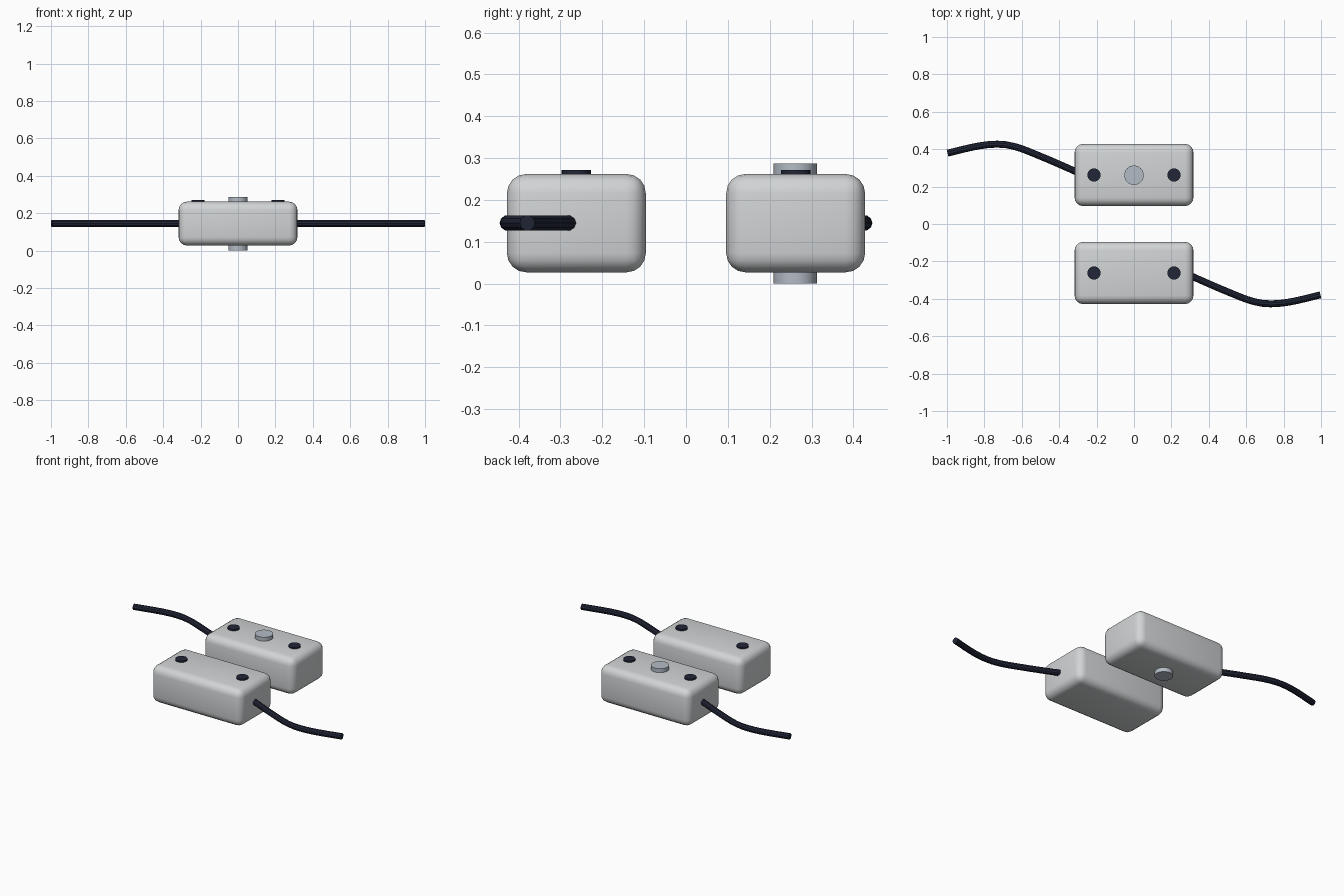
import bpy, math

if "Cube" in bpy.data.objects:
    bpy.data.objects.remove(bpy.data.objects["Cube"])


def material(name, rgb):
    m = bpy.data.materials.new(name)
    m.diffuse_color = (*rgb, 1)
    m.use_nodes = True
    m.node_tree.nodes["Principled BSDF"].inputs["Base Color"].default_value = m.diffuse_color
    return m


dark = material("dark_plastic", (0.016, 0.02, 0.04))
metal = material("magnet_metal", (0.45, 0.5, 0.56))
shell = material("housing_grey", (0.64, 0.66, 0.67))


def finish(ob, name, mat, bevel=0, segments=4):
    ob.name = name
    ob.data.materials.append(mat)
    bpy.context.view_layer.objects.active = ob
    if bevel:
        mod = ob.modifiers.new("rounding", 'BEVEL')
        mod.width, mod.segments = bevel, segments
        bpy.ops.object.modifier_apply(modifier=mod.name)
    bpy.ops.object.shade_smooth_by_angle(angle=math.radians(35))


def disc(name, x, y, z0, z1, r, mat):
    bpy.ops.mesh.primitive_cylinder_add(vertices=32, radius=r, depth=z1 - z0,
                                        location=(x, y, (z0 + z1) / 2))
    finish(bpy.context.object, name, mat)


# Cable path leaving a housing, rotated half a turn for the other one
path = [(0.29, -0.27), (0.34, -0.293), (0.5, -0.362), (0.73, -0.427), (0.997, -0.379)]
tangents = [(0.02, -0.009), (0.03, -0.013), (0.065, -0.026), (0.09, 0), (0.09, 0.021)]


def cable(name, s):
    cu = bpy.data.curves.new(name, 'CURVE')
    cu.dimensions = '3D'
    cu.bevel_depth = 0.0185
    cu.bevel_resolution = 3
    cu.resolution_u = 6
    cu.use_fill_caps = True
    sp = cu.splines.new('BEZIER')
    sp.bezier_points.add(len(path) - 1)
    for bp, (x, y), (tx, ty) in zip(sp.bezier_points, path, tangents):
        bp.handle_left_type = bp.handle_right_type = 'FREE'
        bp.co = (s * x, s * y, 0.145)
        bp.handle_left = (s * (x - tx), s * (y - ty), 0.145)
        bp.handle_right = (s * (x + tx), s * (y + ty), 0.145)
    ob = bpy.data.objects.new(name, cu)
    bpy.context.collection.objects.link(ob)
    bpy.ops.object.select_all(action='DESELECT')
    ob.select_set(True)
    bpy.context.view_layer.objects.active = ob
    bpy.ops.object.convert(target='MESH')
    finish(bpy.context.object, name, dark)


for label, s in (("front", 1), ("back", -1)):
    y = -0.262 * s
    # Rounded housing
    bpy.ops.mesh.primitive_cube_add(size=1, location=(0, y, 0.1445))
    ob = bpy.context.object
    ob.scale = (0.636, 0.332, 0.235)
    bpy.ops.object.transform_apply(location=False, rotation=False, scale=True)
    finish(ob, label + "_housing", shell, 0.046)
    # Screw caps
    for side, x in (("left", -0.214), ("right", 0.214)):
        disc(f"{label}_{side}_screw", x, y, 0.24, 0.271, 0.035, dark)
    cable(label + "_cable", s)

# Magnet pin through the back housing
disc("magnet_pin", 0, 0.261, 0, 0.287, 0.052, metal)
